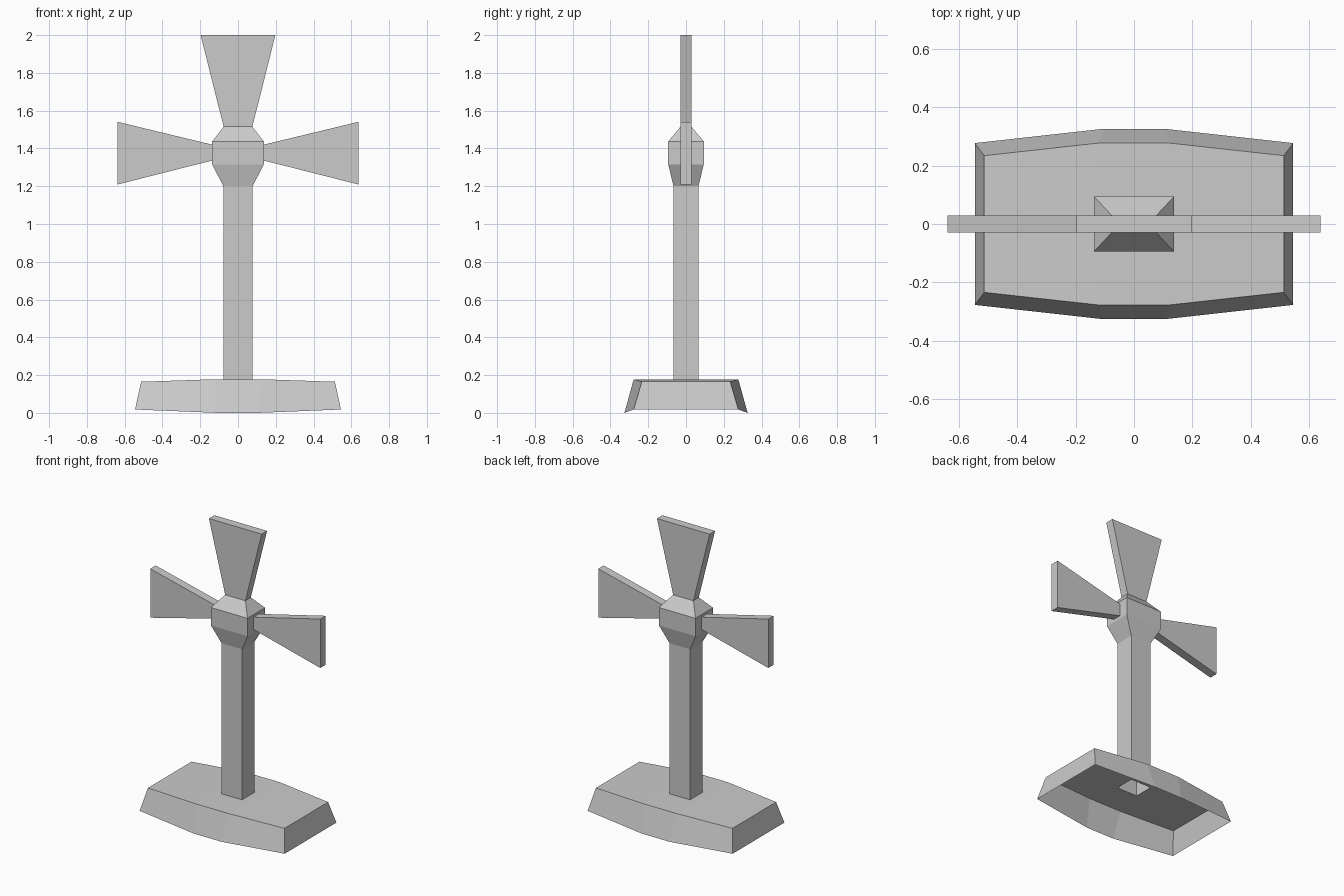
import bpy, bmesh
from mathutils import Matrix, Vector

if "Cube" in bpy.data.objects:
    bpy.data.objects.remove(bpy.data.objects["Cube"])


def make_object(name, bm):
    bmesh.ops.remove_doubles(bm, verts=bm.verts, dist=1e-5)
    bmesh.ops.recalc_face_normals(bm, faces=bm.faces)
    mesh = bpy.data.meshes.new(name)
    bm.to_mesh(mesh)
    bm.free()
    obj = bpy.data.objects.new(name, mesh)
    bpy.context.collection.objects.link(obj)
    return obj


def rect(bm, hx, hy, z):
    return [bm.verts.new((sx * hx, sy * hy, z))
            for sx, sy in ((-1, -1), (1, -1), (1, 1), (-1, 1))]


def bridge(bm, a, b):
    n = len(a)
    for i in range(n):
        j = (i + 1) % n
        bm.faces.new((a[i], a[j], b[j], b[i]))


POST_X, POST_Y, DECK_Z = 0.077, 0.066, 0.178


# Base: open-bottomed bowed shell, with a deck opening under the hollow post
def base_ring(bm, end_x, end_y, end_z, mid_x, mid_y, mid_z):
    front = [(-end_x, -end_y, end_z), (-mid_x, -mid_y, mid_z),
             (mid_x, -mid_y, mid_z), (end_x, -end_y, end_z)]
    back = [(-x, -y, z) for x, y, z in front]
    return [bm.verts.new(p) for p in front + back]


bm = bmesh.new()
low = base_ring(bm, 0.545, 0.277, 0.018, 0.105, 0.326, 0.0)
top = base_ring(bm, 0.513, 0.234, 0.165, 0.123, 0.277, DECK_Z)
bridge(bm, low, top)
bm.faces.new((top[0], top[1], top[6], top[7]))
bm.faces.new((top[2], top[3], top[4], top[5]))
bridge(bm, [top[1], top[2], top[5], top[6]], rect(bm, POST_X, POST_Y, DECK_Z))
make_object("base", bm)

# Post: hollow square tube
bm = bmesh.new()
bridge(bm, rect(bm, POST_X, POST_Y, DECK_Z), rect(bm, POST_X, POST_Y, 1.2))
make_object("post", bm)

# Hub: flared block continuing from the post
bm = bmesh.new()
sections = [(POST_X, POST_Y, 1.2), (0.137, 0.094, 1.315),
            (0.137, 0.094, 1.437), (0.076, 0.029, 1.515)]
rings = [rect(bm, *s) for s in sections]
for a, b in zip(rings, rings[1:]):
    bridge(bm, a, b)
bm.faces.new(rings[-1])
make_object("hub", bm)


# Blades: flat wedges that widen towards a capped tip
def blade(name, root_half, tip_half, start, end, centres, angle):
    bm = bmesh.new()
    root = rect(bm, root_half, 0.029, start)
    tip = rect(bm, tip_half, 0.029, end)
    bridge(bm, root, tip)
    bm.faces.new(tip)
    turn = Matrix.Rotation(angle, 4, 'Y')
    for ring, z in zip((root, tip), centres):
        for v in ring:
            v.co = turn @ v.co + Vector((0, 0, z))
    make_object(name, bm)


QUARTER = 1.57079633
blade("top_blade", 0.076, 0.198, 1.515, 2.0, (0, 0), 0)
for side, name in ((-1, "left_blade"), (1, "right_blade")):
    blade(name, 0.042, 0.166, 0.137, 0.638, (1.378, 1.375), side * QUARTER)
